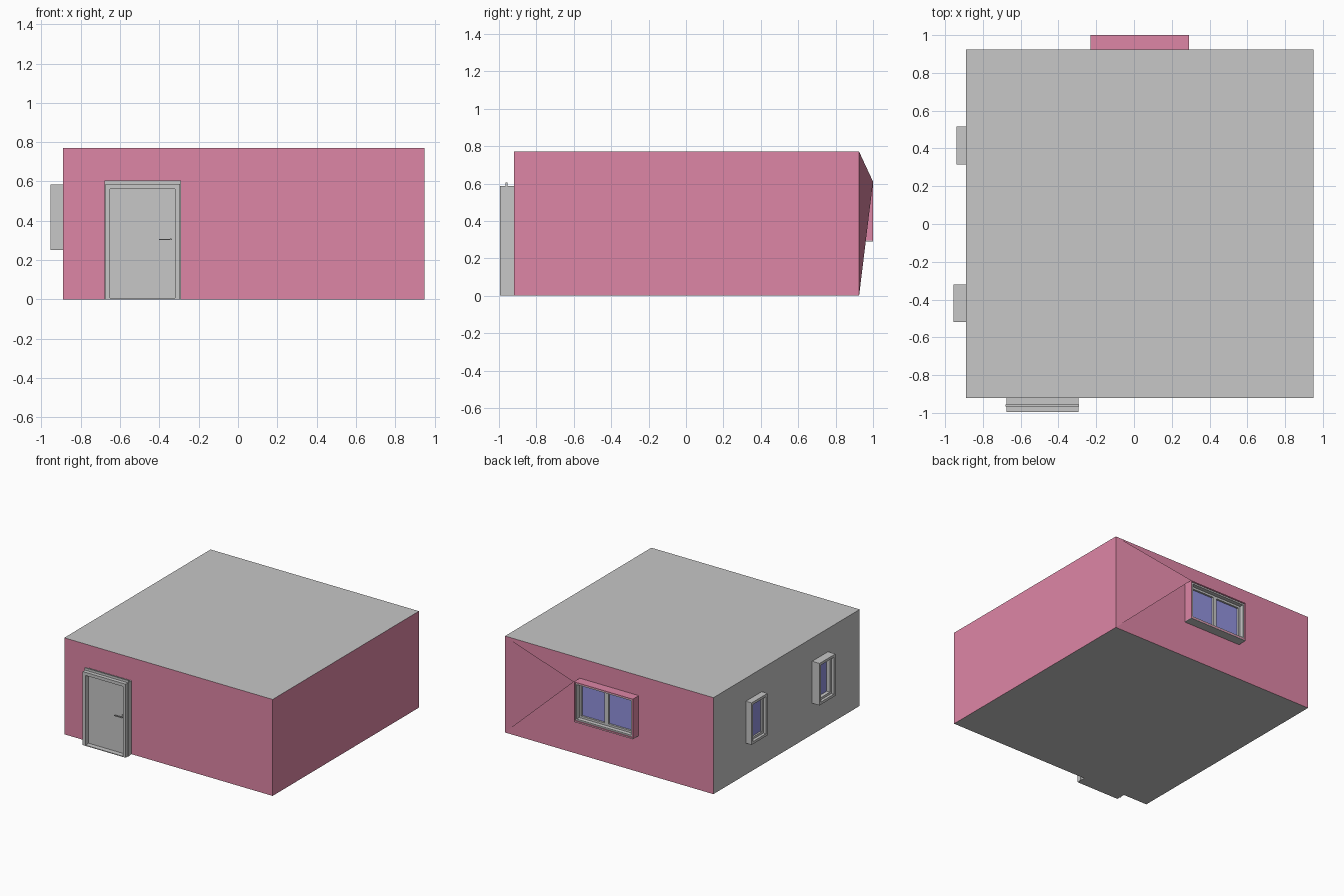
import bpy, bmesh, math
from mathutils import Matrix, Vector

if "Cube" in bpy.data.objects:
    bpy.data.objects.remove(bpy.data.objects["Cube"])


def material(name, rgb):
    m = bpy.data.materials.new(name)
    m.diffuse_color = (*rgb, 1)
    m.use_nodes = True
    m.node_tree.nodes["Principled BSDF"].inputs["Base Color"].default_value = m.diffuse_color
    return m


PINK = material("pink wall", (0.73, 0.24, 0.38))
GRAY = material("plain gray", (0.57, 0.57, 0.57))
GLASS = material("blue glass", (0.29, 0.29, 0.73))


def finish(name, bm, mats, matrix=Matrix()):
    bmesh.ops.recalc_face_normals(bm, faces=bm.faces)
    me = bpy.data.meshes.new(name)
    bm.to_mesh(me)
    bm.free()
    for m in mats:
        me.materials.append(m)
    ob = bpy.data.objects.new(name, me)
    ob.matrix_world = matrix
    bpy.context.collection.objects.link(ob)
    return ob


def box(name, lo, hi, mat, matrix=Matrix()):
    bm = bmesh.new()
    bmesh.ops.create_cube(bm, size=1)
    lo, hi = Vector(lo), Vector(hi)
    for v in bm.verts:
        v.co = Vector([(lo[i] + hi[i]) / 2 + v.co[i] * (hi[i] - lo[i]) for i in range(3)])
    return finish(name, bm, [mat], matrix)


def ring(name, w, z0, z1, t, y0, y1, mat, matrix=Matrix(), sill=None):
    """Rectangular frame, width w about x = 0, border t, between depths y0 and y1."""
    sill = t if sill is None else sill
    bm = bmesh.new()
    loops = []
    for a, b, c in ((w / 2, z0, z1), (w / 2 - t, z0 + sill, z1 - t)):
        for y in (y0, y1):
            loops.append([bm.verts.new((x, y, z)) for x, z in ((-a, b), (a, b), (a, c), (-a, c))])
    for p, q in ((0, 1), (1, 3), (3, 2), (2, 0)):
        for i in range(4):
            j = (i + 1) % 4
            bm.faces.new((loops[p][i], loops[p][j], loops[q][j], loops[q][i]))
    return finish(name, bm, [mat], matrix)


# House body: left wall, roof and base gray, other walls pink
body = box("house_body", (-0.89, -0.92, 0), (0.95, 0.925, 0.77), PINK)
body.data.materials.append(GRAY)
for p in body.data.polygons:
    p.material_index = 1 if abs(p.normal.z) > 0.5 or p.normal.x < -0.5 else 0

# Folded wall panel that leans out from the back corner to the window head
bm = bmesh.new()
bm.faces.new([bm.verts.new(c) for c in ((0.95, 0.9255, 0.77), (0.29, 1.0, 0.61), (0.95, 0.9255, 0))])
finish("leaning_wall_panel", bm, [PINK])


def place(x, y, angle):
    # local -y is the outward direction
    return Matrix.Translation((x, y, 0)) @ Matrix.Rotation(math.radians(angle), 4, 'Z')


# Side windows on the left wall
for label, y, out in (("rear", 0.415, 0.05), ("front", -0.42, 0.065)):
    M = place(-0.89, y, -90)
    ring(f"{label}_side_window_frame", 0.20, 0.25, 0.585, 0.02, 0, -out, GRAY, M)
    ring(f"{label}_side_window_sash", 0.16, 0.27, 0.565, 0.018, 0, -out + 0.022, GRAY, M)
    box(f"{label}_side_window_glass", (-0.07, -0.015, 0.28), (0.07, 0, 0.555), GLASS, M)

# Wide back window with a pink surround and two sashes
M = place(0.03, 0.925, 180)
ring("back_window_surround", 0.52, 0.295, 0.61, 0.008, 0, -0.075, PINK, M)
ring("back_window_frame", 0.504, 0.303, 0.602, 0.012, 0, -0.068, GRAY, M)
for side, x in (("left", -0.12), ("right", 0.12)):
    ring(f"back_window_{side}_sash", 0.24, 0.315, 0.59, 0.016, 0, -0.035, GRAY,
         M @ Matrix.Translation((x, 0, 0)))
    box(f"back_window_{side}_glass", (x - 0.11, -0.02, 0.325), (x + 0.11, 0, 0.58), GLASS, M)
box("back_window_sill", (-0.26, -0.075, 0.29), (0.26, 0, 0.297), GRAY, M)

# Front door: deep frame, thin stop plate, panel, threshold and lever
M = place(-0.485, -0.92, 0)
ring("door_frame", 0.38, 0, 0.587, 0.025, 0, -0.075, GRAY, M, sill=0.006)
ring("door_trim", 0.39, 0, 0.605, 0.03, -0.035, -0.045, GRAY, M, sill=0.006)
box("door_panel", (-0.165, -0.035, 0.006), (0.165, 0, 0.562), GRAY, M)
box("door_handle_plate", (0.135, -0.042, 0.292), (0.15, -0.035, 0.316), GRAY, M)
box("door_handle_stem", (0.138, -0.06, 0.301), (0.147, -0.042, 0.309), GRAY, M)
box("door_handle_lever", (0.082, -0.066, 0.301), (0.149, -0.058, 0.308), GRAY, M)
